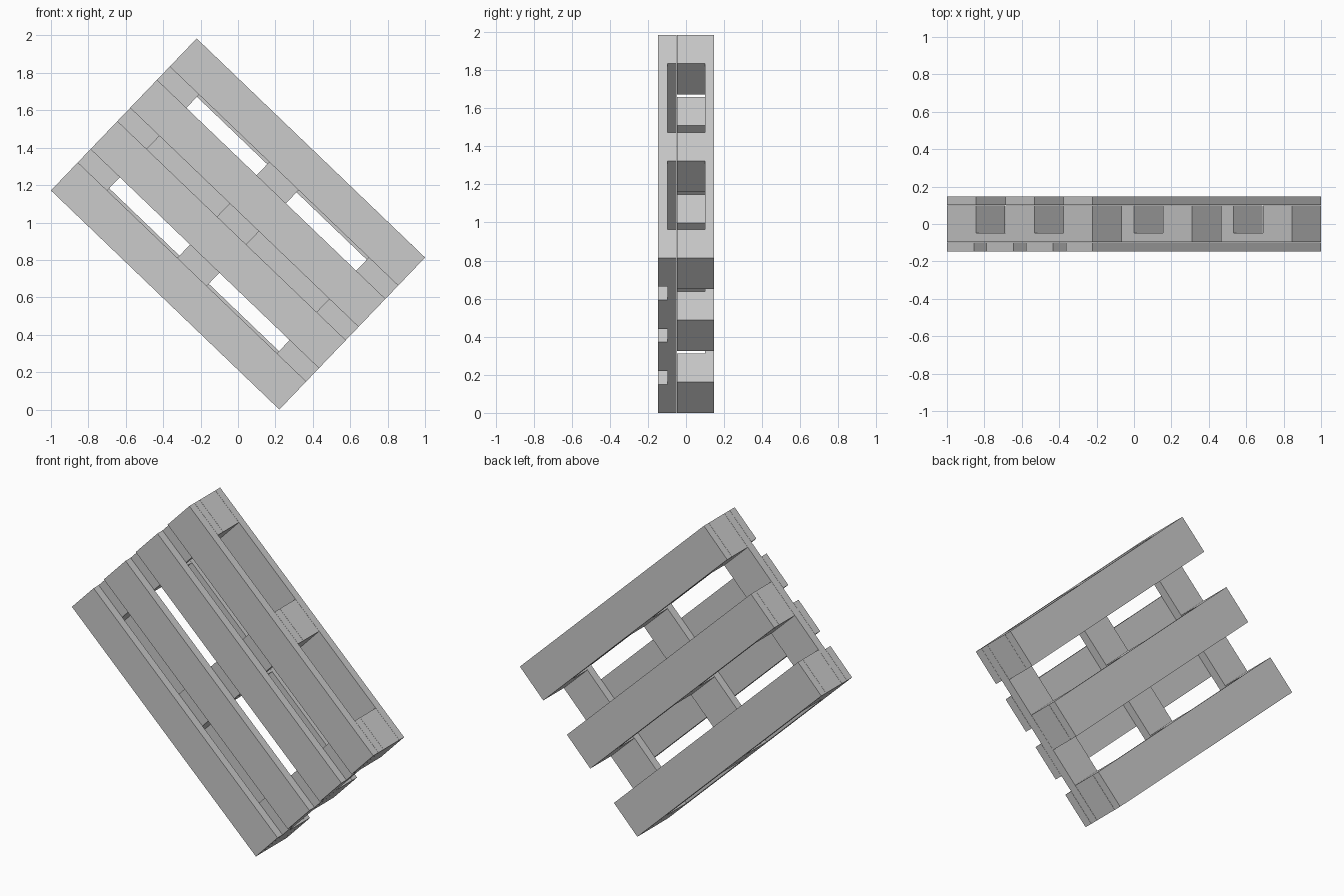
import bpy
from math import atan2
from mathutils import Matrix

if "Cube" in bpy.data.objects:
    bpy.data.objects.remove(bpy.data.objects["Cube"])

L, W = 1.692, 1.126                 # pallet length and width
TILT = atan2(1.17, 1.22)            # pallet stands tilted on one corner
PLACE = Matrix.Translation((0, 0, 0.992)) @ Matrix.Rotation(TILT, 4, 'Y')


def plank(name, u, y0, y1, v):
    """Box spanning u (length), y0..y1 (depth) and v (width), tilted into place."""
    bpy.ops.mesh.primitive_cube_add(size=1)
    ob = bpy.context.object
    ob.name = name
    size = (u[1] - u[0], y1 - y0, v[1] - v[0])
    mid = ((u[0] + u[1]) / 2, (y0 + y1) / 2, (v[0] + v[1]) / 2)
    ob.data.transform(PLACE @ Matrix.Translation(mid) @ Matrix.Diagonal((*size, 1)))


def spread(count, width, total):
    """Evenly spaced spans filling the total, flush at both ends."""
    step = (total - width) / (count - 1)
    return [(-total / 2 + i * step, -total / 2 + i * step + width) for i in range(count)]


full_u, full_v = (-L / 2, L / 2), (-W / 2, W / 2)
columns = spread(3, 0.217, L)
rows = spread(3, 0.224, W)

# Deck boards on the front
for v in spread(4, 0.208, W):
    plank("deck_board", full_u, -0.146, -0.098, v)

# Cross boards behind the deck
for u in columns:
    plank("cross_board", u, -0.097, -0.049, full_v)

# Spacer blocks and the bottom boards they sit on
for v in rows:
    for u in columns:
        plank("spacer_block", u, -0.048, 0.1, v)
    plank("bottom_board", full_u, 0.101, 0.146, v)
